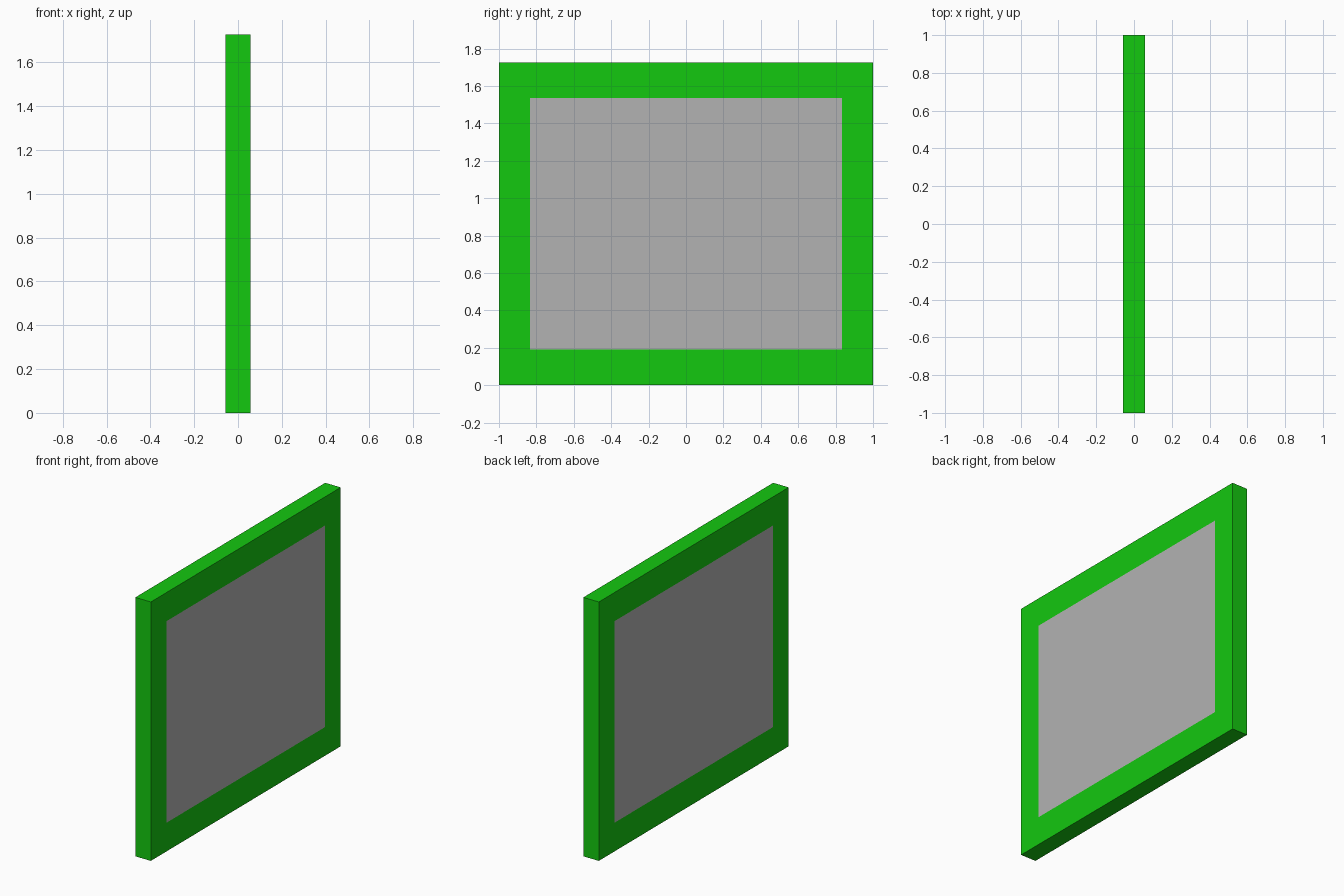
import bpy, bmesh
from mathutils import Vector

if "Cube" in bpy.data.objects:
    bpy.data.objects.remove(bpy.data.objects["Cube"])

THICK, WIDTH, HEIGHT = 0.114, 2.0, 1.726   # overall slab
OPEN_Y, OPEN_Z = 0.835, 0.672              # half size of the grey panel area


def material(name, rgb):
    mat = bpy.data.materials.new(name)
    mat.diffuse_color = (*rgb, 1)
    mat.use_nodes = True
    mat.node_tree.nodes["Principled BSDF"].inputs["Base Color"].default_value = mat.diffuse_color
    return mat


# Slab: one closed block
bm = bmesh.new()
bmesh.ops.create_cube(bm, size=1)
bmesh.ops.scale(bm, vec=(THICK, WIDTH, HEIGHT), verts=bm.verts)

# Flush grey panel on both broad faces, surrounded by the green border
broad = [f for f in bm.faces if abs(f.normal.x) > 0.9]
bmesh.ops.inset_individual(bm, faces=broad, thickness=0.1)
for face in broad:
    face.material_index = 1
    for v in face.verts:
        v.co.y = OPEN_Y if v.co.y > 0 else -OPEN_Y
        v.co.z = OPEN_Z if v.co.z > 0 else -OPEN_Z

# Stand the slab on the ground
bmesh.ops.translate(bm, vec=Vector((0, 0, HEIGHT / 2)), verts=bm.verts)

mesh = bpy.data.meshes.new("framed_panel")
bm.to_mesh(mesh)
bm.free()
mesh.materials.append(material("green_border", (0.007, 0.58, 0.005)))
mesh.materials.append(material("grey_panel", (0.45, 0.45, 0.45)))
panel = bpy.data.objects.new("framed_panel", mesh)
bpy.context.collection.objects.link(panel)
